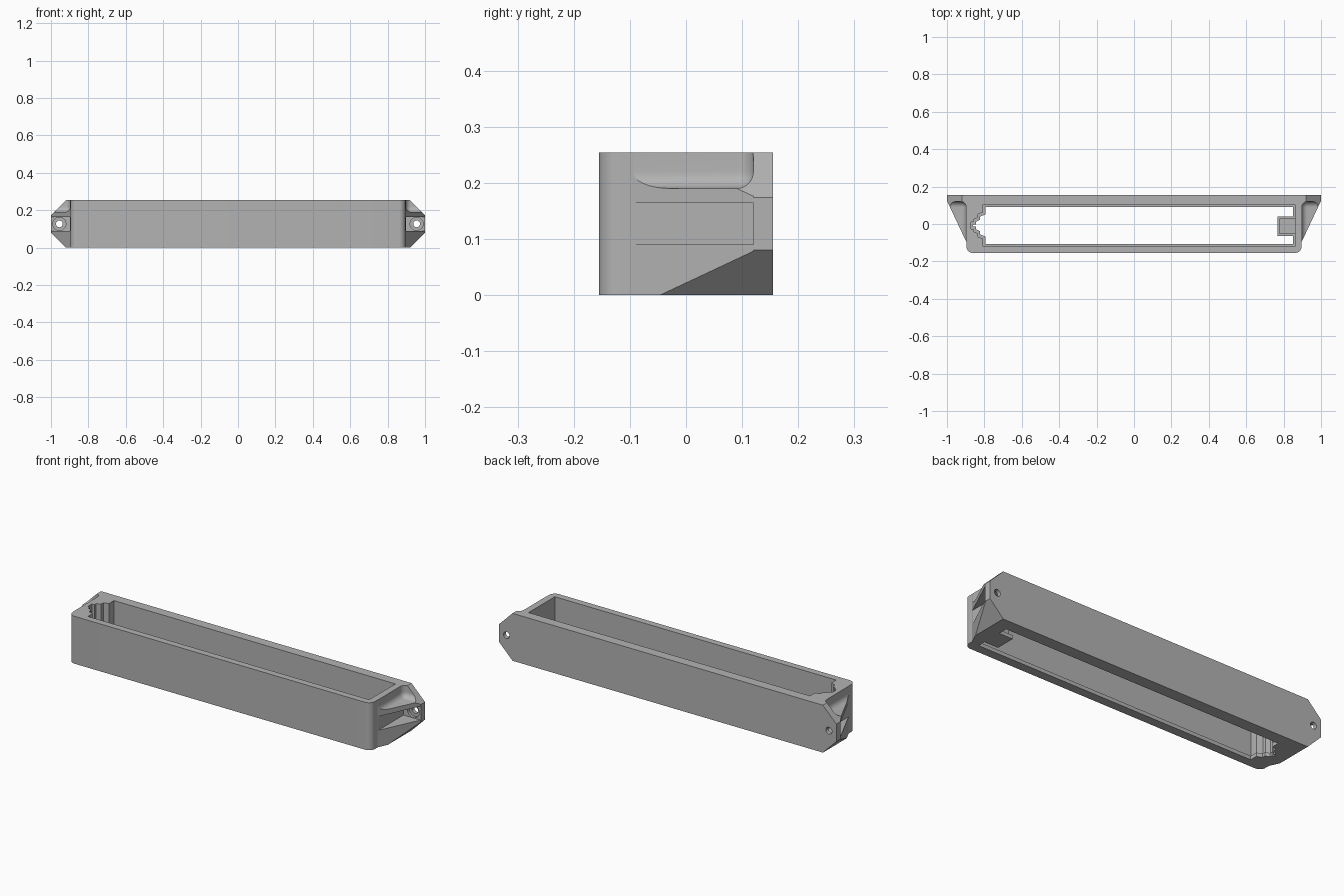
import bpy, bmesh, math
from mathutils import Matrix

if "Cube" in bpy.data.objects:
    bpy.data.objects.remove(bpy.data.objects["Cube"])

HEIGHT, BACK, PLATE_Y, SIDE = 0.254, 0.155, 0.12, 0.896
MID = HEIGHT / 2

grey = bpy.data.materials.new("plain grey")
grey.use_nodes = True
grey.diffuse_color = (0.45, 0.45, 0.45, 1)
grey.node_tree.nodes["Principled BSDF"].inputs["Base Color"].default_value = grey.diffuse_color


def finish(bm, name):
    bmesh.ops.recalc_face_normals(bm, faces=bm.faces)
    mesh = bpy.data.meshes.new(name)
    bm.to_mesh(mesh)
    bm.free()
    mesh.materials.append(grey)
    ob = bpy.data.objects.new(name, mesh)
    bpy.context.collection.objects.link(ob)
    return ob


def prism(name, outline, low, high, axis="z"):
    """Extrude an outline along z (points x, y) or along y (points x, z)."""
    bm = bmesh.new()
    place = (lambda a, b: (a, b, low)) if axis == "z" else (lambda a, b: (a, low, b))
    face = bm.faces.new([bm.verts.new(place(*p)) for p in outline])
    made = bmesh.ops.extrude_face_region(bm, geom=[face])
    shift = (0, 0, high - low) if axis == "z" else (0, high - low, 0)
    bmesh.ops.translate(bm, vec=shift, verts=[g for g in made["geom"] if isinstance(g, bmesh.types.BMVert)])
    return finish(bm, name)


def box_mesh(lo, hi):
    bm = bmesh.new()
    bmesh.ops.create_cube(bm, size=1)
    for v in bm.verts:
        v.co = [lo[i] if v.co[i] < 0 else hi[i] for i in range(3)]
    return bm


def cut(target, cutter):
    mod = target.modifiers.new("cut", "BOOLEAN")
    mod.operation, mod.solver, mod.object = "DIFFERENCE", "EXACT", cutter
    bpy.context.view_layer.objects.active = target
    bpy.ops.object.modifier_apply(modifier=mod.name)
    bpy.data.objects.remove(cutter)


def scoop(side, top):
    """Rounded block that hollows the corner above or below an ear's ribs."""
    corner = (SIDE + 0.001, PLATE_Y, 0.19)
    bm = box_mesh((corner[0], -0.4, corner[2]), (1.2, corner[1], 0.5))
    near = min(bm.verts, key=lambda v: sum((v.co[i] - corner[i]) ** 2 for i in range(3)))
    bmesh.ops.bevel(bm, geom=list(near.link_edges), offset=0.03, segments=8,
                    profile=0.5, affect="EDGES")
    for v in bm.verts:
        v.co.x *= side
        if not top:
            v.co.z = HEIGHT - v.co.z
    return finish(bm, "scoop_cutter")


def drill(side, radius, low, high):
    bm = bmesh.new()
    turn = Matrix.Translation((side * 0.955, (low + high) / 2, MID)) @ Matrix.Rotation(math.pi / 2, 4, "X")
    bmesh.ops.create_cone(bm, cap_ends=True, segments=32, radius1=radius, radius2=radius,
                          depth=high - low, matrix=turn)
    return finish(bm, "drill_cutter")


def cavity_outline(d):
    """Long slot with a stepped left end, shrunk by d."""
    half = [(0.861, 0.111), (-0.807, 0.111), (-0.807, 0.07), (-0.835, 0.06),
            (-0.835, 0.042), (-0.858, 0.032), (-0.858, 0.018), (-0.872, 0.018)]
    half = [(x - d if x > 0 else x + d, y - d) for x, y in half]
    return [(x, y - 0.008) for x, y in half] + [(x, -y - 0.008) for x, y in reversed(half)]


# Housing with ears: one outline, rounded at the front corners
r = 0.035
right = [(SIDE - r + r * math.sin(a), -BACK + r - r * math.cos(a))
         for a in [i * math.pi / 16 for i in range(9)]]
right += [(SIDE, -0.097), (0.998, PLATE_Y), (1.0, PLATE_Y), (1.0, BACK)]
housing = prism("housing", right + [(-x, y) for x, y in reversed(right)], 0, HEIGHT)

for side in (1, -1):
    for top in (True, False):
        # Chamfered ear corners
        tri = [(0.874, 0.3), (1.074, 0.1), (1.074, 0.3)]
        tri = [(side * x, z if top else HEIGHT - z) for x, z in tri]
        cut(housing, prism("chamfer_cutter", tri, -0.4, 0.4, "y"))
        cut(housing, scoop(side, top))
    # Pocket between the ribs
    ends = sorted((side * (SIDE + 0.001), side * 1.2))
    cut(housing, finish(box_mesh((ends[0], -0.4, MID - 0.037), (ends[1], PLATE_Y, MID + 0.037)), "pocket_cutter"))
    # Screw hole with counterbore
    cut(housing, drill(side, 0.035, 0.1, 0.135))
    cut(housing, drill(side, 0.018, 0.1, 0.2))

# Cavity, with a narrow lip around the bottom
cut(housing, prism("cavity_cutter", cavity_outline(0), 0.02, 0.4))
cut(housing, prism("lip_cutter", cavity_outline(0.012), -0.1, 0.1))

# Stepped tab at the bottom of the cavity's plain end
tab = finish(box_mesh((0.767, -0.065, 0), (0.865, 0.041, 0.02)), "tab_base")
tab_top = finish(box_mesh((0.779, -0.053, 0.01), (0.865, 0.029, 0.05)), "tab_top")

bpy.ops.object.select_all(action="DESELECT")
housing.select_set(True)
bpy.context.view_layer.objects.active = housing
bpy.ops.object.shade_smooth_by_angle(angle=math.radians(25))
